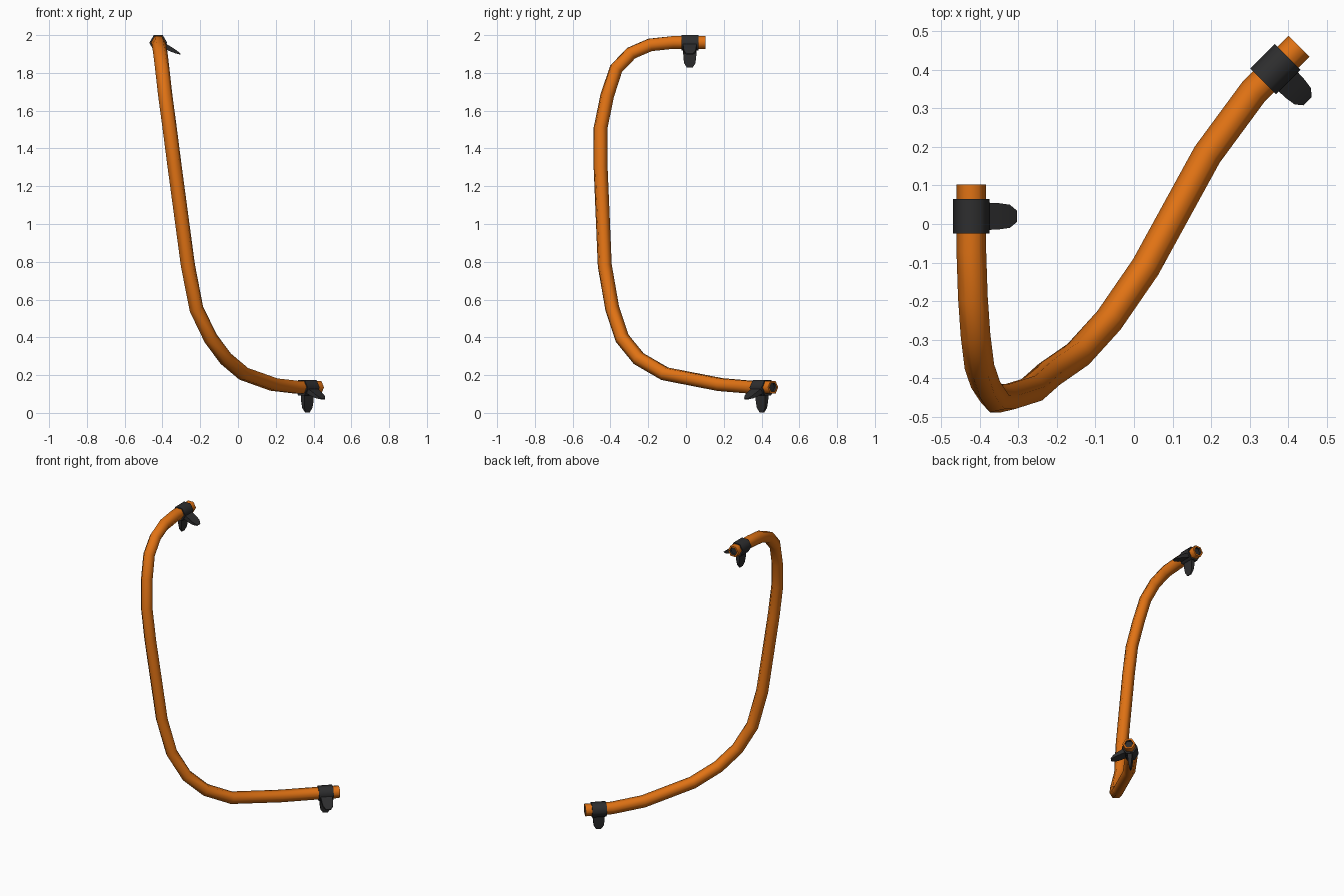
import bpy, bmesh, math
from mathutils import Vector, Quaternion

if "Cube" in bpy.data.objects:
    bpy.data.objects.remove(bpy.data.objects["Cube"])

def material(name, rgb):
    m = bpy.data.materials.new(name)
    m.diffuse_color = (*rgb, 1)
    m.use_nodes = True
    m.node_tree.nodes["Principled BSDF"].inputs["Base Color"].default_value = m.diffuse_color
    return m

ORANGE = material("orange", (0.75, 0.17, 0.007))
DARK = material("dark grey", (0.027, 0.027, 0.028))

def finish(bm, name, mats, smooth=70):
    bmesh.ops.recalc_face_normals(bm, faces=bm.faces)
    me = bpy.data.meshes.new(name)
    bm.to_mesh(me)
    bm.free()
    ob = bpy.data.objects.new(name, me)
    bpy.context.collection.objects.link(ob)
    for m in mats:
        me.materials.append(m)
    bpy.ops.object.select_all(action='DESELECT')
    ob.select_set(True)
    bpy.context.view_layer.objects.active = ob
    bpy.ops.object.shade_smooth_by_angle(angle=math.radians(smooth))
    return ob

def loft(bm, rings):
    """Skin a list of point rings into a closed tube; returns the end caps."""
    vs = [[bm.verts.new(p) for p in r] for r in rings]
    n = len(vs[0])
    for a, b in zip(vs, vs[1:]):
        for i in range(n):
            j = (i + 1) % n
            bm.faces.new((a[i], a[j], b[j], b[i]))
    return [bm.faces.new(vs[0]), bm.faces.new(vs[-1])]

def hexagon(c, s, u, r, twist=0):
    return [c + r * (math.cos(a) * s + math.sin(a) * u)
            for a in (twist + k * math.pi / 3 for k in range(6))]

# hose: hexagonal section swept along a bent path, flat side up at both ends
path = [Vector(p) for p in (
    (-.422, .103, 1.961), (-.422, -.07, 1.961), (-.418, -.19, 1.948),
    (-.411, -.29, 1.905), (-.401, -.37, 1.822), (-.385, -.417, 1.68),
    (-.362, -.452, 1.51), (-.335, -.452, 1.30), (-.265, -.43, .78),
    (-.22, -.39, .55), (-.145, -.338, .395), (-.065, -.25, .287),
    (.03, -.112, .207), (.19, .18, .15), (.31, .343, .136), (.428, .461, .135))]
segs = [(b - a).normalized() for a, b in zip(path, path[1:])]
tans = [segs[0]] + [(a + b).normalized() for a, b in zip(segs, segs[1:])] + [segs[-1]]
ups = [Vector((0, 0, 1))]
for a, b in zip(tans, tans[1:]):
    ups.append(a.rotation_difference(b) @ ups[-1])
# spread the leftover twist so the last ring is level again
t, u = tans[-1], ups[-1]
z = Vector((0, 0, 1))
z = (z - t * z.dot(t)).normalized()
twist = math.atan2(u.cross(z).dot(t), u.dot(z))
twist -= round(twist / (math.pi / 3)) * math.pi / 3
rings = []
for i, (p, t, u) in enumerate(zip(path, tans, ups)):
    u = Quaternion(t, twist * i / (len(path) - 1)) @ u
    rings.append(hexagon(p, t.cross(u).normalized(), u, .0385))
bm = bmesh.new()
caps = loft(bm, rings)
bmesh.ops.recalc_face_normals(bm, faces=bm.faces)
# dark bore recessed into each end
bmesh.ops.inset_individual(bm, faces=caps, thickness=.012)
for f in caps:
    out = f.normal.copy()
    f.material_index = 1
    r = bmesh.ops.extrude_discrete_faces(bm, faces=[f])
    g = r['faces'][0]
    for v in g.verts:
        v.co -= out * .015
    inner = list(g.verts)
    # walls of the bore
    for e in g.edges:
        for lf in e.link_faces:
            lf.material_index = 1
finish(bm, "hose", [ORANGE, DARK])

# clamps: hexagonal sleeve with two tapered finger tabs
def clamp(name, c, axis):
    c, axis = Vector(c), Vector(axis).normalized()
    up = Vector((0, 0, 1))
    side = axis.cross(up)
    bm = bmesh.new()
    loft(bm, [hexagon(c + axis * d, side, up, .0475) for d in (-.045, .045)])
    finish(bm, name + "_sleeve", [DARK])
    for label, deg in (("side", -27), ("bottom", -90)):
        a = math.radians(deg)
        out = math.cos(a) * side + math.sin(a) * up
        nor = -math.sin(a) * side + math.cos(a) * up
        bm = bmesh.new()
        # radius, half width, half thickness
        loft(bm, [[c + out * r + axis * w * i + nor * h * j
                   for i, j in ((-1, -1), (1, -1), (1, 1), (-1, 1))]
                  for r, w, h in ((.025, .036, .015), (.075, .034, .012),
                                  (.108, .030, .008), (.131, .015, .003))])
        finish(bm, f"{name}_{label}_tab", [DARK], 40)

clamp("upper_clamp", (-.422, .020, 1.959), (0, 1, 0))
clamp("lower_clamp", (.367, .402, .134), (1, 1, 0))
